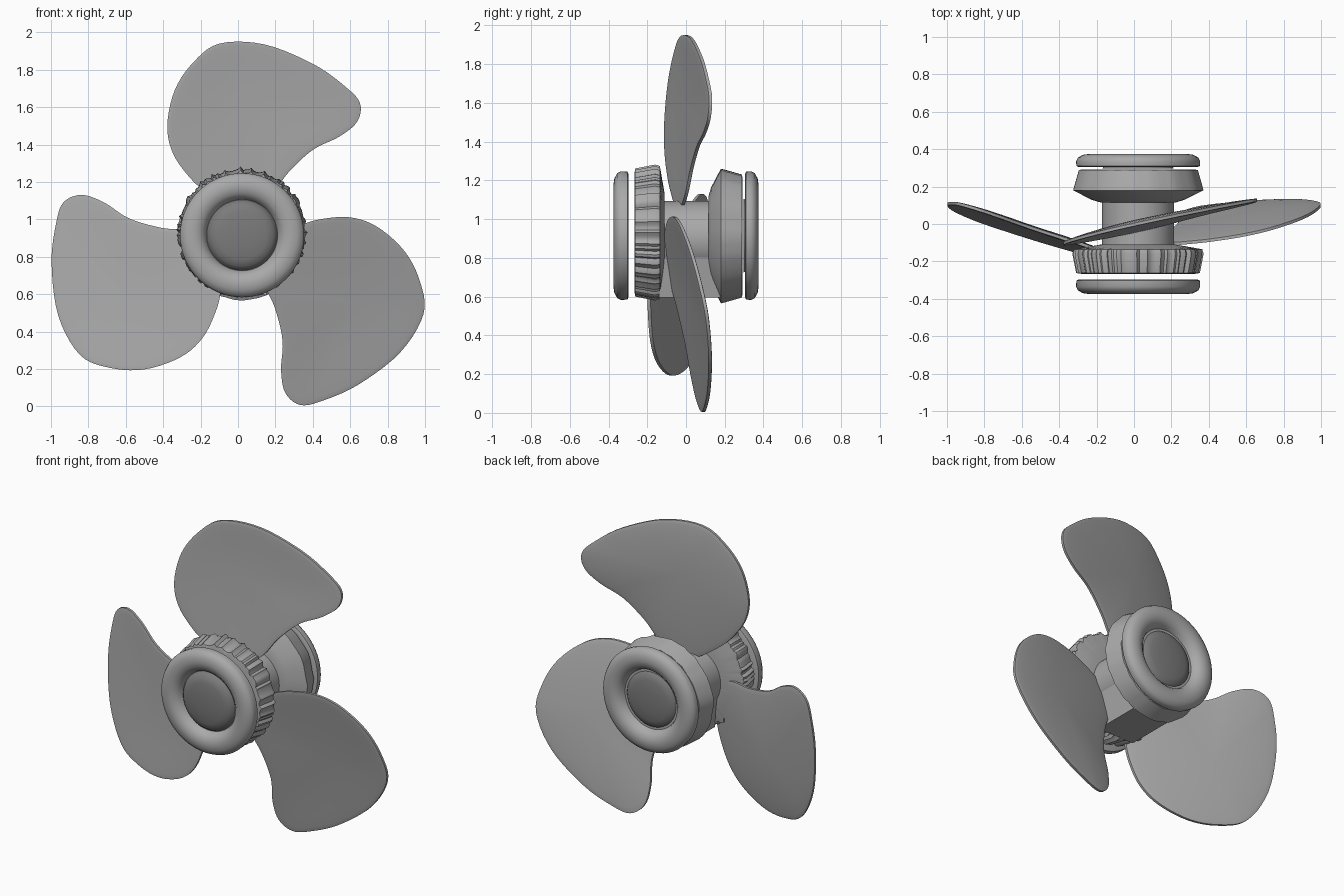
import bpy, bmesh, math, random
from mathutils import Vector

random.seed(4)
CX, CZ = 0.022, 0.915          # axis of the hub
if "Cube" in bpy.data.objects:
    bpy.data.objects.remove(bpy.data.objects["Cube"])


def material(name, v):
    m = bpy.data.materials.new(name)
    m.use_nodes = True
    m.diffuse_color = (v, v, v, 1)
    m.node_tree.nodes["Principled BSDF"].inputs["Base Color"].default_value = (v, v, v, 1)
    return m


GREY = material("cast grey", 0.4)
DARK = material("dark grey", 0.2)


def finish(name, bm, mat, angle=35):
    bmesh.ops.recalc_face_normals(bm, faces=bm.faces)
    mesh = bpy.data.meshes.new(name)
    bm.to_mesh(mesh)
    bm.free()
    obj = bpy.data.objects.new(name, mesh)
    bpy.context.collection.objects.link(obj)
    mesh.materials.append(mat)
    bpy.ops.object.select_all(action="DESELECT")
    obj.select_set(True)
    bpy.context.view_layer.objects.active = obj
    bpy.ops.object.shade_smooth_by_angle(angle=math.radians(angle))


def lathe(name, profile, mat=GREY, steps=64, ragged=0.0, lift=0.0):
    """Spin (radius, y) points about the hub axis, closing both ends."""
    bm = bmesh.new()
    rings = []
    noise = [random.uniform(-ragged, ragged) for _ in range(steps)]
    for r, y in profile:
        ring = []
        for i in range(steps):
            a = math.tau * i / steps
            rr = r + (noise[i] if r > 0.3 else 0)
            ring.append(bm.verts.new((CX + rr * math.cos(a), y, CZ + lift + rr * math.sin(a))))
        rings.append(ring)
    for lo, hi in zip(rings, rings[1:]):
        for i in range(steps):
            j = (i + 1) % steps
            bm.faces.new((lo[i], lo[j], hi[j], hi[i]))
    bm.faces.new(rings[0])
    bm.faces.new(rings[-1])
    finish(name, bm, mat)


# Spool: central tube and the two flared collars
lathe("hub_tube", [(0.193, -0.16), (0.193, 0.16)], lift=-0.015)
lathe("front_collar", [(0.2, -0.11), (0.27, -0.122), (0.335, -0.135), (0.342, -0.16),
                       (0.322, -0.262), (0.3, -0.267)], steps=150, ragged=0.01, lift=0.015)
lathe("rear_collar", [(0.2, 0.115), (0.25, 0.13), (0.345, 0.18), (0.34, 0.20),
                      (0.315, 0.288), (0.3, 0.292)], steps=48, ragged=0.005)

# Rounded end caps, each with a dished recess and a domed centre
CAP = [(0.315, 0.296), (0.33, 0.302), (0.332, 0.335), (0.322, 0.355), (0.295, 0.37),
       (0.26, 0.375), (0.225, 0.367), (0.2, 0.345), (0.19, 0.32)]
DOME = [(0.19, 0.318), (0.18, 0.335), (0.165, 0.352), (0.13, 0.362), (0.07, 0.368), (0.02, 0.37)]
for side, s, shift in (("front", -1, 0.0), ("rear", 1, 0.008)):
    lathe(side + "_cap", [(r, s * (y + shift * (y < 0.31))) for r, y in CAP])
    lathe(side + "_dome", [(r, s * (y - shift * 2.5)) for r, y in DOME], DARK)

# Web under the tube, joining the collars
bm = bmesh.new()
bmesh.ops.create_cube(bm, size=1)
for v in bm.verts:
    half = 0.13 if v.co.z < 0 else 0.18
    v.co = Vector((CX + 2 * v.co.x * half, 0.02 + v.co.y * 0.32, 0.74 + v.co.z * 0.29))
finish("hub_web", bm, GREY)

# Blade outline: u runs along the sweep, v away from the axis
OUTLINE = [(-0.06, 0.15), (-0.19, 0.23), (-0.28, 0.31), (-0.37, 0.44), (-0.4, 0.59), (-0.36, 0.78),
           (-0.26, 0.93), (-0.12, 1.03), (0.12, 1.025), (0.38, 0.92), (0.55, 0.8), (0.63, 0.71),
           (0.615, 0.61), (0.52, 0.53), (0.38, 0.46), (0.25, 0.34), (0.16, 0.22), (0.06, 0.15)]


def smooth_loop(points, sub=5):
    out, n = [], len(points)
    for i in range(n):
        p0, p1, p2, p3 = (Vector(points[(i + k) % n]) for k in (-1, 0, 1, 2))
        for k in range(sub):
            t = k / sub
            out.append(0.5 * (2 * p1 + (p2 - p0) * t + (2 * p0 - 5 * p1 + 4 * p2 - p3) * t * t
                              + (3 * p1 - p0 - 3 * p2 + p3) * t ** 3))
    return out


def blade(name, turn, reach, offset, pitch, rake):
    """Pitched blade skinned by concentric loops, thick in the middle."""
    a = math.radians(turn)
    loop = smooth_loop([(u, v * reach) for u, v in OUTLINE])
    centre = Vector((0.0, 0.7))
    bm = bmesh.new()

    def place(p, side, scale):
        u, v = p
        y = offset + pitch * u + rake * v + 0.018 * (1 - scale ** 2)
        y += side * (0.008 + 0.01 * math.sqrt(1 - scale ** 2))
        return bm.verts.new((CX + u * math.cos(a) - v * math.sin(a), y,
                             CZ + u * math.sin(a) + v * math.cos(a)))

    rims = []
    for side in (-1, 1):
        prev = None
        for scale in (1, 0.985, 0.94, 0.8, 0.6, 0.4, 0.2):
            ring = [place(centre + (p - centre) * scale, side, scale) for p in loop]
            if prev is None:
                rims.append(ring)
            else:
                for i in range(len(ring)):
                    j = (i + 1) % len(ring)
                    bm.faces.new((prev[i], prev[j], ring[j], ring[i]))
            prev = ring
        tip = place(centre, side, 0)
        for i in range(len(prev)):
            bm.faces.new((prev[i], prev[(i + 1) % len(prev)], tip))
    for i in range(len(loop)):
        j = (i + 1) % len(loop)
        bm.faces.new((rims[0][i], rims[0][j], rims[1][j], rims[1][i]))
    finish(name, bm, GREY, 40)


blade("top_blade", 0, 0.995, -0.04, 0.22, 0.04)
blade("left_blade", -120, 1.02, -0.14, 0.075, 0.245)
blade("right_blade", 120, 1.04, -0.205, 0.215, 0.237)
